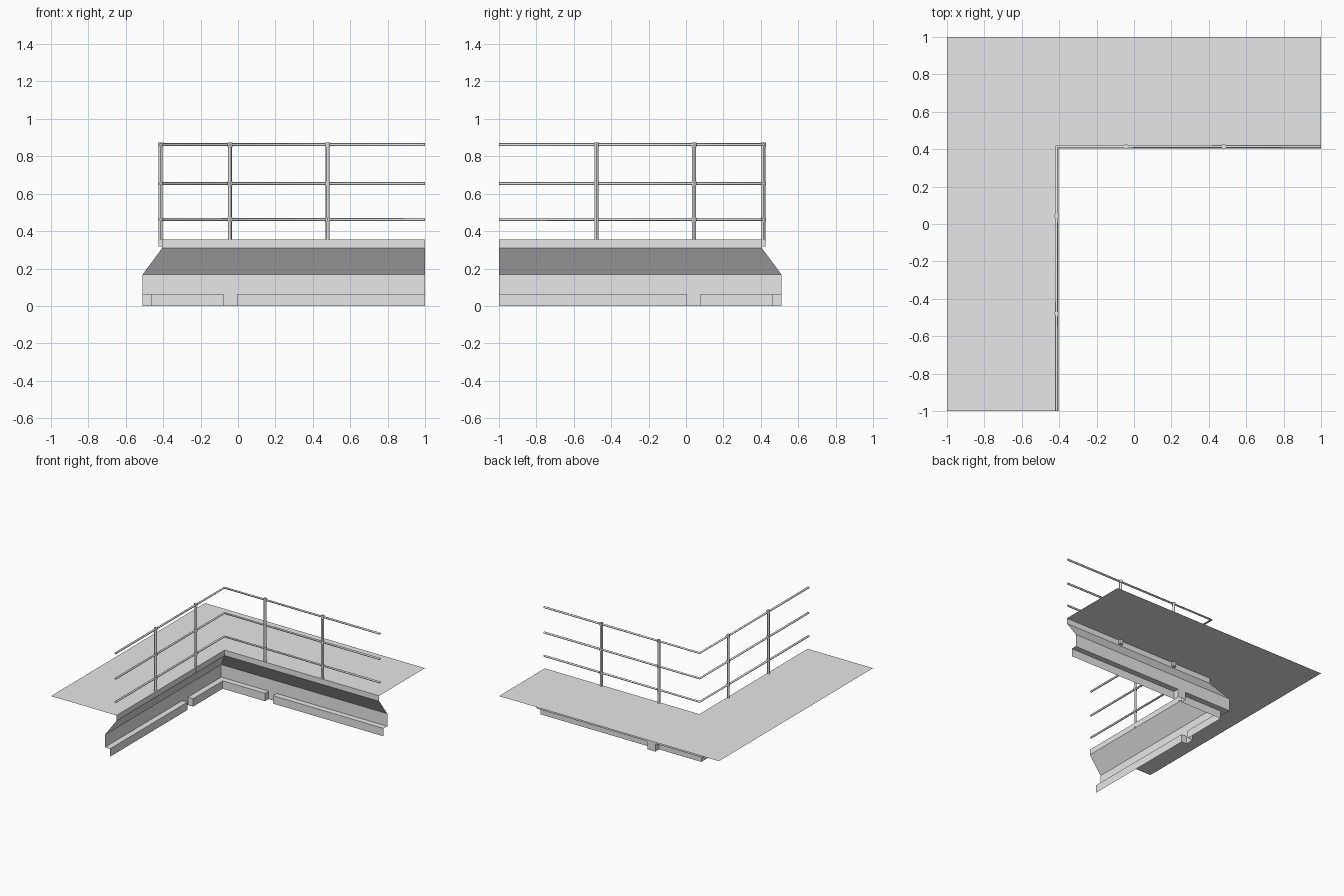
import bpy, bmesh
from mathutils import Vector

cube = bpy.data.objects.get("Cube")
if cube:
    bpy.data.objects.remove(cube, do_unlink=True)

grey = bpy.data.materials.new("plain grey")
grey.use_nodes = True
grey.diffuse_color = (0.8, 0.8, 0.8, 1)
grey.node_tree.nodes["Principled BSDF"].inputs["Base Color"].default_value = (0.8, 0.8, 0.8, 1)

EDGE, WALL, CURB = 0.405, 0.51, 0.463      # distances of the faces from the centre lines
TOP, FASCIA, SLOPE, LEDGE = 0.355, 0.31, 0.168, 0.065
GAP = (-0.078, -0.006)                     # drain gap in the curb
RAIL_LINE = 0.414
POSTS = (-0.043, 0.479)


def mirror(p):
    """Reflect a point of the back arm onto the side arm."""
    return Vector((-p[1], -p[0], p[2]))


def finish(name, bm, smooth=False):
    mesh = bpy.data.meshes.new(name)
    bm.to_mesh(mesh)
    bm.free()
    mesh.materials.append(grey)
    obj = bpy.data.objects.new(name, mesh)
    bpy.context.collection.objects.link(obj)
    if smooth:
        bpy.ops.object.select_all(action='DESELECT')
        obj.select_set(True)
        bpy.context.view_layer.objects.active = obj
        bpy.ops.object.shade_smooth_by_angle()
    return obj


def sheet(name, quads):
    """Open surface of the back arm plus its reflection."""
    bm = bmesh.new()
    for q in quads:
        bm.faces.new([bm.verts.new(p) for p in q])
        bm.faces.new([bm.verts.new(mirror(p)) for p in reversed(q)])
    bmesh.ops.remove_doubles(bm, verts=bm.verts, dist=0.0005)
    return finish(name, bm)


def strip(d0, z0, d1, z1, start=None, end=1):
    """Quad running along the arm; without a start it is mitred at the corner."""
    a, b = (-d0, -d1) if start is None else (start, start)
    return [(a, d0, z0), (b, d1, z1), (end, d1, z1), (end, d0, z0)]


# Deck
sheet("deck", [strip(1, TOP, EDGE, TOP)])

# Fascia, undercut slope and upright wall
sheet("wall", [strip(EDGE, TOP, EDGE, FASCIA),
               strip(EDGE, FASCIA, WALL, SLOPE),
               strip(WALL, SLOPE, WALL, LEDGE)])

# Curb with its gap
curb = [strip(WALL, LEDGE, WALL, 0, *GAP)]
for start, end in ((None, GAP[0]), (GAP[1], 1)):
    curb.append(strip(WALL, LEDGE, CURB, LEDGE, start, end))
    curb.append(strip(CURB, LEDGE, CURB, 0, start, end))
for x, step in zip(GAP, (1, -1)):
    curb.append([(x, CURB, LEDGE), (x, CURB, 0), (x, WALL, 0), (x, WALL, LEDGE)][::step])
sheet("curb", curb)


# Handrails, mitred at the corner
def rail(name, z, radius):
    curve = bpy.data.curves.new(name, 'CURVE')
    curve.dimensions = '3D'
    curve.bevel_depth = radius
    curve.bevel_resolution = 2
    curve.use_fill_caps = True
    line = curve.splines.new('POLY')
    line.points.add(2)
    path = [(-RAIL_LINE, -1), (-RAIL_LINE, RAIL_LINE), (1, RAIL_LINE)]
    for point, (x, y) in zip(line.points, path):
        point.co = (x, y, z, 1)
    curve.materials.append(grey)
    bpy.context.collection.objects.link(bpy.data.objects.new(name, curve))


RAILS = {"lower_rail": 0.462, "middle_rail": 0.654, "top_rail": 0.862}
for name, z in RAILS.items():
    rail(name, z, 0.008)


# Posts with collars at the rails and a foot bracket on the fascia
def cylinder(bm, x, y, z0, z1, radius):
    made = bmesh.ops.create_cone(bm, cap_ends=True, segments=12, radius1=radius,
                                 radius2=radius, depth=z1 - z0)
    bmesh.ops.translate(bm, verts=made["verts"], vec=(x, y, (z0 + z1) / 2))


def post(name, base, along_x):
    x, y = base
    bm = bmesh.new()
    cylinder(bm, x, y, 0.33, 0.875, 0.011)
    for z in RAILS.values():
        cylinder(bm, x, y, z - 0.011, z + 0.011, 0.0135)
    foot = bmesh.ops.create_cube(bm, size=1)["verts"]
    size = (0.03, 0.022, 0.035) if along_x else (0.022, 0.03, 0.035)
    bmesh.ops.scale(bm, verts=foot, vec=size)
    bmesh.ops.translate(bm, verts=foot, vec=(x, y, 0.336))
    finish(name, bm, smooth=True)


for i, x in enumerate(POSTS, 1):
    post(f"back_post_{i}", (x, RAIL_LINE), True)
    post(f"side_post_{i}", (-RAIL_LINE, -x), False)
